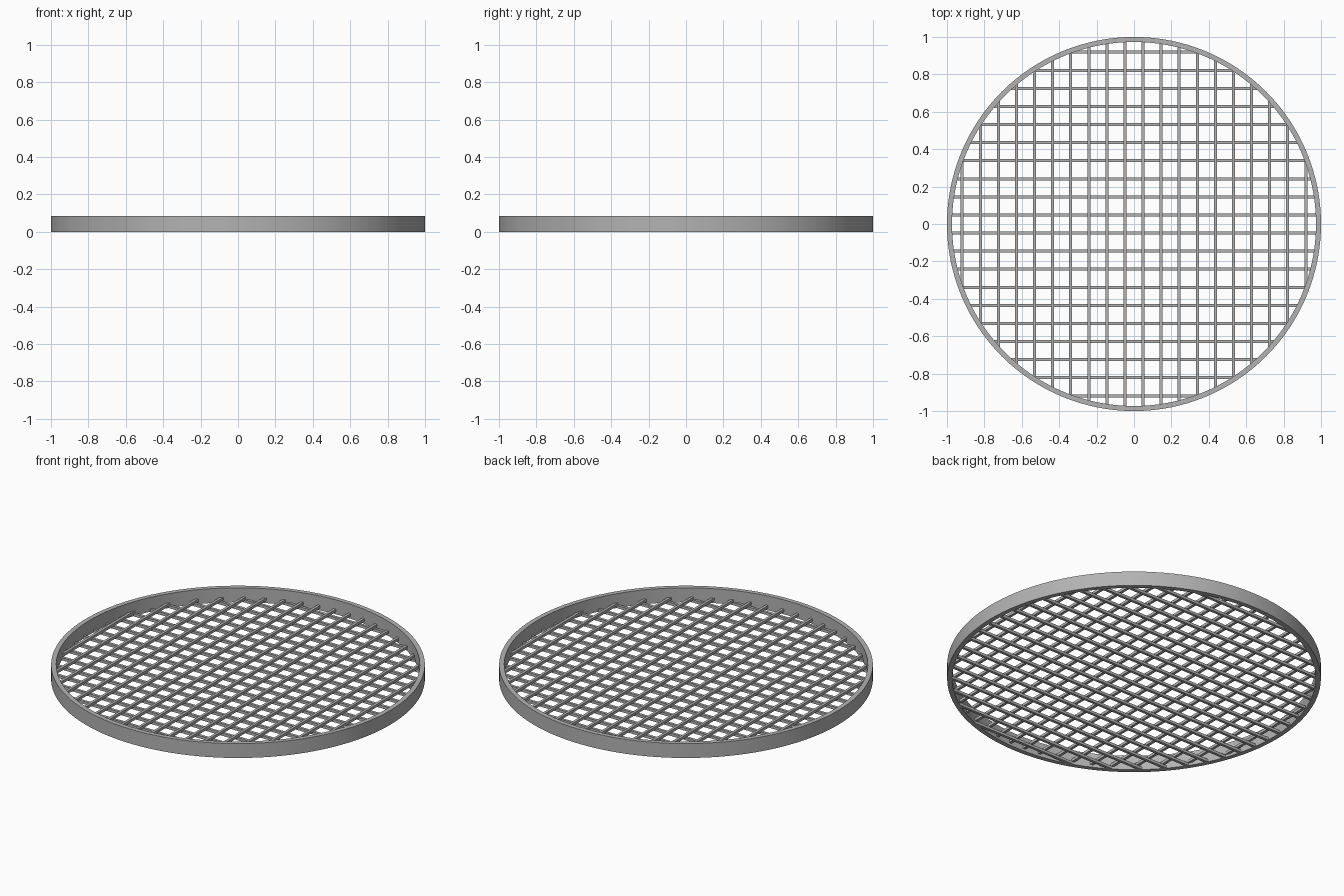
import bpy, bmesh, math

cube = bpy.data.objects.get("Cube")
if cube:
    bpy.data.objects.remove(cube)

RIM_IN, HEIGHT = 0.973, 0.085
PITCH, COUNT, WIRE = 0.0967, 20, 0.016

steel = bpy.data.materials.new("grey steel")
steel.use_nodes = True
steel.diffuse_color = (0.45, 0.45, 0.45, 1)
steel.node_tree.nodes["Principled BSDF"].inputs["Base Color"].default_value = (0.45, 0.45, 0.45, 1)


def finish(name, bm):
    bmesh.ops.recalc_face_normals(bm, faces=bm.faces[:])
    mesh = bpy.data.meshes.new(name)
    bm.to_mesh(mesh)
    bm.free()
    mesh.materials.append(steel)
    obj = bpy.data.objects.new(name, mesh)
    bpy.context.collection.objects.link(obj)
    return obj


# Rim: rectangular section swept round the axis
bm = bmesh.new()
profile = [(RIM_IN, 0), (1, 0), (1, HEIGHT), (RIM_IN, HEIGHT)]
verts = [bm.verts.new((r, 0, z)) for r, z in profile]
edges = [bm.edges.new((verts[i], verts[(i + 1) % 4])) for i in range(4)]
bmesh.ops.spin(bm, geom=verts + edges, cent=(0, 0, 0), axis=(0, 0, 1),
               angle=math.tau, steps=128, use_merge=True)
bmesh.ops.remove_doubles(bm, verts=bm.verts[:], dist=0.0001)
rim = finish("rim", bm)
bpy.context.view_layer.objects.active = rim
rim.select_set(True)
bpy.ops.object.shade_smooth_by_angle(angle=math.radians(30))


# Grid: two crossing layers of straight bars, ending inside the rim
def bars(name, along_x, z):
    bm = bmesh.new()
    for i in range(COUNT):
        offset = (i - (COUNT - 1) / 2) * PITCH
        length = 2 * math.sqrt(0.985 ** 2 - offset ** 2)
        size = (length, WIRE, WIRE) if along_x else (WIRE, length, WIRE)
        place = (0, offset, z) if along_x else (offset, 0, z)
        new = bmesh.ops.create_cube(bm, size=1)["verts"]
        bmesh.ops.scale(bm, vec=size, verts=new)
        bmesh.ops.translate(bm, vec=place, verts=new)
    return finish(name, bm)


bars("cross_bars", True, WIRE / 2)
bars("long_bars", False, WIRE * 1.4)
